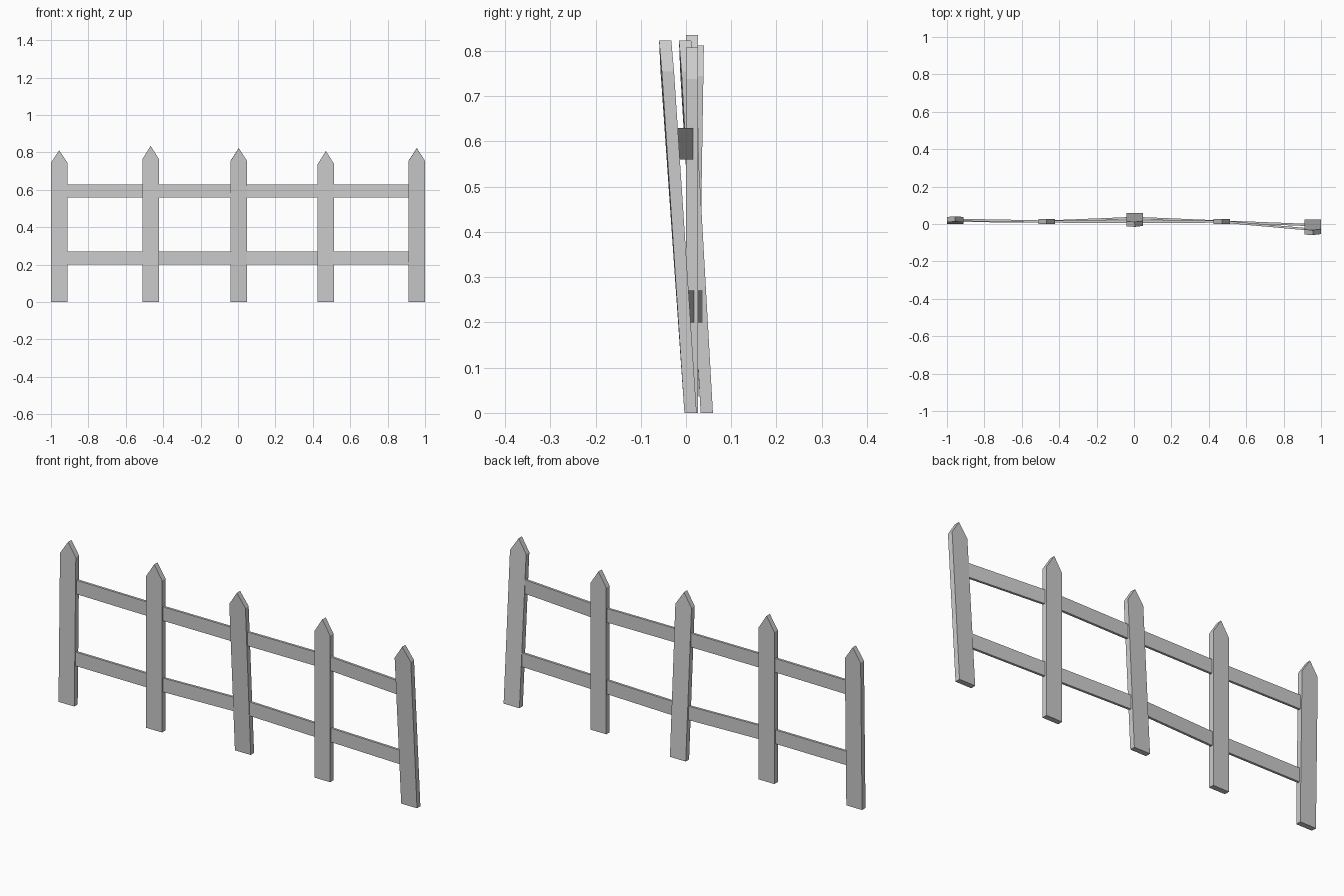
import bpy, bmesh
from math import radians, sin, cos

if "Cube" in bpy.data.objects:
    bpy.data.objects.remove(bpy.data.objects["Cube"])

POST_W, POST_T = 0.088, 0.027
RAIL_T = 0.012

# x, shoulder z, tip z, centre y at the foot, centre y at the tip, twist at top (deg)
POSTS = [
    (-0.956, 0.745, 0.812, 0.013, 0.026, 0),
    (-0.467, 0.765, 0.835, 0.013, 0.013, 0),
    (0.004, 0.755, 0.823, 0.046, -0.002, 2),
    (0.470, 0.738, 0.808, 0.013, 0.013, 0),
    (0.956, 0.755, 0.823, 0.010, -0.046, 2),
]


def make_object(name, rings):
    """Join two matching outlines into a closed solid."""
    bm = bmesh.new()
    a, b = [[bm.verts.new(p) for p in ring] for ring in rings]
    bm.faces.new(a)
    bm.faces.new(b[::-1])
    n = len(a)
    for i in range(n):
        j = (i + 1) % n
        bm.faces.new((a[i], b[i], b[j], a[j]))
    bmesh.ops.recalc_face_normals(bm, faces=bm.faces)
    mesh = bpy.data.meshes.new(name)
    bm.to_mesh(mesh)
    bm.free()
    obj = bpy.data.objects.new(name, mesh)
    bpy.context.collection.objects.link(obj)
    return obj


def post_y(post, z):
    return post[3] + (post[4] - post[3]) * z / post[2]


# Pointed pickets, each with its own lean
for k, post in enumerate(POSTS):
    x, shoulder, tip, _, _, twist = post
    h = POST_W / 2
    outline = [(-h, 0), (h, 0), (h, shoulder), (0, tip), (-h, shoulder)]
    rings = []
    for dy in (-POST_T / 2, POST_T / 2):
        ring = []
        for dx, z in outline:
            a = radians(twist) * z / tip
            ring.append((x + dx * cos(a) - dy * sin(a),
                         post_y(post, z) + dx * sin(a) + dy * cos(a), z))
        rings.append(ring)
    make_object(f"picket_{k + 1}", rings)

# Rails threaded through the middle of the pickets
for name, z0, z1 in (("lower_rail", 0.20, 0.27), ("upper_rail", 0.56, 0.63)):
    zm = (z0 + z1) / 2
    for k, (p, q) in enumerate(zip(POSTS, POSTS[1:])):
        rings = []
        for post in (p, q):
            y = post_y(post, zm)
            r = RAIL_T / 2
            rings.append([(post[0], y - r, z0), (post[0], y + r, z0),
                          (post[0], y + r, z1), (post[0], y - r, z1)])
        make_object(f"{name}_{k + 1}", rings)
